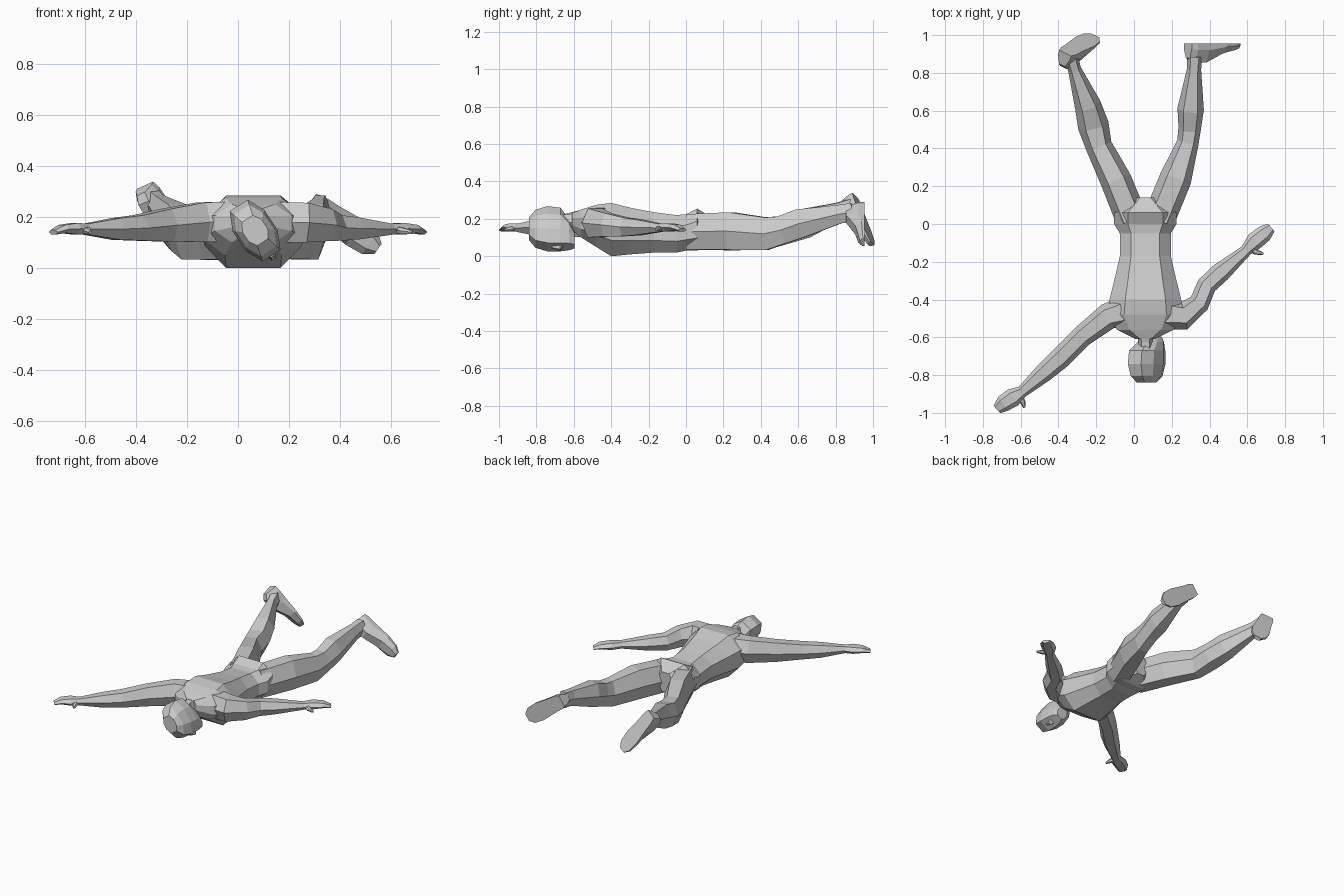
import bpy, bmesh
from mathutils import Vector as V

OCT = [(.5, -.2), (.5, .2), (.28, .5), (-.28, .5), (-.5, .2), (-.5, -.2), (-.28, -.5), (.28, -.5)]
HEX = [(.5, 0), (.27, .5), (-.27, .5), (-.5, 0), (-.27, -.5), (.27, -.5)]
WEDGE = [(.5, 0), (.5, .35), (.25, 1), (-.25, 1), (-.5, .35), (-.5, 0)]


def loft(name, rows, profile, up=(0, 0, 1), axis=None):
    """Skin cross-sections (x, y, z, width, height) along a path."""
    bm = bmesh.new()
    pts = [V(r[:3]) for r in rows]
    rings = []
    for i, r in enumerate(rows):
        t = V(axis) if axis else pts[min(i + 1, len(pts) - 1)] - pts[max(i - 1, 0)]
        side = t.cross(V(up)).normalized()
        top = side.cross(t).normalized()
        rings.append([bm.verts.new(pts[i] + side * a * r[3] + top * b * r[4]) for a, b in profile])
    n = len(profile)
    for a, b in zip(rings, rings[1:]):
        for k in range(n):
            bm.faces.new((a[k], a[(k + 1) % n], b[(k + 1) % n], b[k]))
    bm.faces.new(rings[0])
    bm.faces.new(rings[-1])
    bmesh.ops.recalc_face_normals(bm, faces=bm.faces)
    me = bpy.data.meshes.new(name)
    bm.to_mesh(me)
    bm.free()
    ob = bpy.data.objects.new(name, me)
    bpy.context.collection.objects.link(ob)
    return ob


# Torso: y, half width, bottom z, top z
torso = [(.14, .05, .07, .205), (.06, .165, .03, .255), (0, .165, .03, .225), (-.05, .135, .02, .22),
         (-.17, .135, .02, .235), (-.30, .165, .01, .26), (-.40, .19, 0, .285),
         (-.48, .20, .05, .275), (-.56, .15, .10, .25), (-.61, .05, .14, .23)]
loft("torso", [(.06, y, (a + b) / 2, 2 * w, b - a) for y, w, a, b in torso], OCT, axis=(0, -1, 0))

# Neck and head, face turned down and towards +x
loft("neck", [(.06, -.55, .19, .10, .10), (.06, -.62, .18, .075, .09), (.065, -.70, .17, .08, .10)], HEX)
face = V((.55, 0, -.835))
mid = V((.067, 0, .147))


def on_head(y, f):
    return tuple(mid + face * f + V((0, y, 0)))


head = [(-.84, 0, .09, .11), (-.805, 0, .13, .195), (-.74, 0, .15, .235),
        (-.67, .005, .145, .225), (-.625, .04, .12, .15), (-.595, .075, .07, .075)]
loft("head", [on_head(y, f) + (w, d) for y, f, w, d in head], OCT, up=-face, axis=(0, 1, 0))
loft("nose", [on_head(-.72, .113) + (.018, .02), on_head(-.675, .118) + (.034, .035),
              on_head(-.66, .11) + (.03, .01)], HEX, up=-face, axis=(0, 1, 0))

# Arms
loft("left_arm", [(.0, -.45, .18, .18, .16), (-.14, -.49, .18, .14, .155), (-.275, -.595, .168, .115, .13),
                  (-.39, -.71, .157, .115, .10), (-.48, -.79, .153, .10, .085), (-.60, -.895, .152, .06, .042)], HEX)
loft("right_arm", [(.12, -.47, .18, .18, .16), (.265, -.485, .178, .15, .155), (.345, -.42, .168, .11, .125),
                   (.385, -.325, .157, .105, .10), (.46, -.255, .155, .105, .085), (.60, -.135, .152, .06, .042)], HEX)

# Hands and thumbs
loft("left_hand", [(-.59, -.887, .152, .06, .042), (-.64, -.918, .154, .10, .045),
                   (-.69, -.95, .153, .09, .032), (-.725, -.98, .14, .055, .018)], HEX)
loft("right_hand", [(.59, -.143, .152, .06, .042), (.64, -.09, .154, .095, .045),
                    (.69, -.05, .153, .09, .032), (.725, -.02, .14, .055, .018)], HEX)
loft("left_thumb", [(-.62, -.90, .15, .04, .03), (-.59, -.94, .146, .032, .024), (-.58, -.972, .14, .012, .012)], HEX)
loft("right_thumb", [(.61, -.12, .15, .04, .03), (.645, -.148, .146, .032, .024), (.685, -.158, .14, .012, .012)], HEX)

# Legs
loft("left_leg", [(-.01, .02, .13, .17, .19), (-.095, .23, .132, .165, .20), (-.185, .41, .12, .14, .175),
                  (-.215, .52, .14, .165, .15), (-.245, .63, .175, .14, .155),
                  (-.315, .82, .24, .07, .095), (-.335, .89, .258, .075, .10)], HEX)
loft("right_leg", [(.13, .02, .13, .17, .19), (.22, .24, .135, .17, .20), (.285, .43, .12, .115, .175),
                   (.295, .51, .14, .12, .15), (.30, .61, .175, .14, .155),
                   (.318, .82, .225, .075, .10), (.322, .89, .235, .08, .10)], HEX)


def foot(name, heel, toe, normal):
    """Flat-soled foot from heel to toe; normal points into the foot."""
    a, b = V(heel), V(toe)
    prof = [(0, .075, .075), (.1, .095, .10), (.32, .10, .10), (.65, .12, .05), (.88, .105, .035), (1, .05, .025)]
    loft(name, [tuple(a.lerp(b, t)) + (w, h) for t, w, h in prof], WEDGE, up=normal, axis=b - a)


foot("left_foot", (-.365, .905, .325), (-.205, .998, .07), (-.2, -.83, -.46))
foot("right_foot", (.285, .955, .26), (.55, .955, .075), (0, -1, 0))
